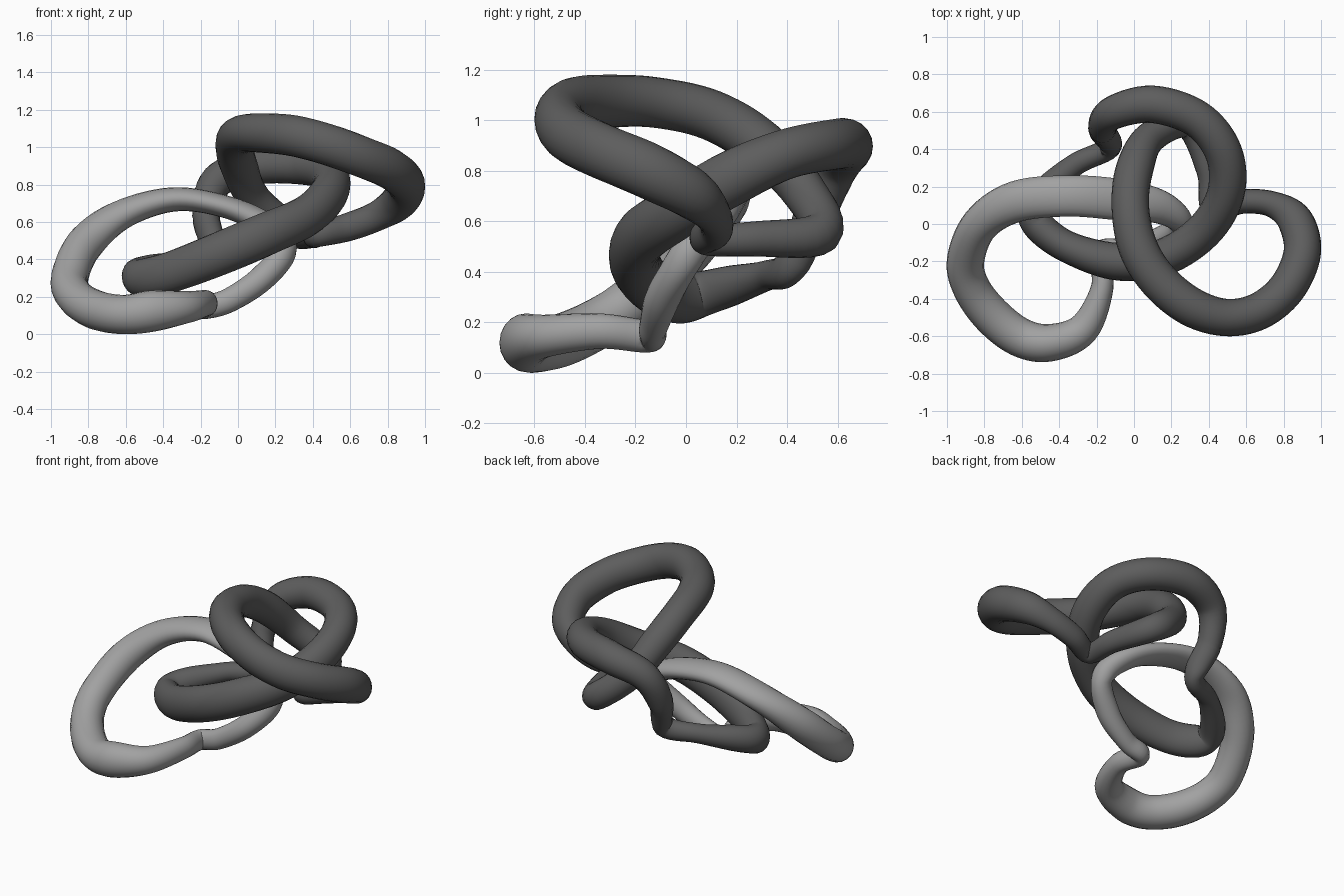
import bpy, bmesh, math
from mathutils import Vector

SIDES = 20   # vertices round the tube
STEPS = 7    # rings between path points


def material(name, v):
    m = bpy.data.materials.new(name)
    m.diffuse_color = (v, v, v, 1)
    return m


dark = material("dark_grey", 0.11)
light = material("light_grey", 0.36)


def spline(p0, p1, p2, p3, t):
    return [0.5 * (2*b + (c-a)*t + (2*a-5*b+4*c-d)*t*t + (3*b-a-3*c+d)*t**3)
            for a, b, c, d in zip(p0, p1, p2, p3)]


# Closed tube along points (x, y, z, horizontal radius, upright radius)
def link(name, pts, mat):
    n = len(pts)
    path = [spline(pts[i-1], pts[i], pts[(i+1) % n], pts[(i+2) % n], k/STEPS)
            for i in range(n) for k in range(STEPS)]
    pos = [Vector(p[:3]) for p in path]
    m = len(path)
    bm = bmesh.new()
    rings = []
    for i, p in enumerate(path):
        tangent = (pos[(i+1) % m] - pos[i-1]).normalized()
        side = tangent.cross(Vector((0, 0, 1))).normalized()
        up = side.cross(tangent)
        ring = []
        for k in range(SIDES):
            a = 2*math.pi*k/SIDES
            ring.append(bm.verts.new(pos[i] + side*p[3]*math.cos(a) + up*p[4]*math.sin(a)))
        rings.append(ring)
    for i in range(m):
        r, s = rings[i], rings[(i+1) % m]
        for k in range(SIDES):
            j = (k+1) % SIDES
            bm.faces.new((r[k], r[j], s[j], s[k]))
    bmesh.ops.recalc_face_normals(bm, faces=bm.faces)
    me = bpy.data.meshes.new(name)
    bm.to_mesh(me)
    bm.free()
    for f in me.polygons:
        f.use_smooth = True
    me.materials.append(mat)
    ob = bpy.data.objects.new(name, me)
    bpy.context.collection.objects.link(ob)


# Light link, lowest and furthest left
link("light_link", [
    (-0.90, -0.19, 0.30, .10, .10), (-0.82, 0.00, 0.48, .10, .10),
    (-0.63, 0.12, 0.635, .11, .08), (-0.35, 0.15, 0.72, .11, .065),
    (-0.08, 0.13, 0.685, .11, .06), (0.14, 0.09, 0.59, .09, .065),
    (0.25, 0.00, 0.46, .065, .07), (0.13, -0.09, 0.30, .07, .07),
    (-0.05, -0.13, 0.18, .055, .065), (-0.18, -0.15, 0.145, .055, .065),
    (-0.17, -0.34, 0.165, .06, .07), (-0.27, -0.56, 0.145, .085, .085),
    (-0.45, -0.635, 0.125, .10, .11), (-0.61, -0.605, 0.105, .105, .105),
    (-0.76, -0.49, 0.13, .105, .105), (-0.87, -0.34, 0.20, .10, .10)], light)

# Middle link, threaded through the other two
link("middle_link", [
    (-0.31, 0.32, 0.385, .06, .06), (-0.47, 0.18, 0.345, .075, .08),
    (-0.54, 0.07, 0.315, .08, .09), (-0.50, -0.02, 0.30, .085, .105),
    (-0.35, -0.125, 0.335, .085, .11),
    (-0.10, -0.20, 0.43, .10, .115), (0.15, -0.18, 0.535, .10, .115),
    (0.37, -0.04, 0.635, .10, .11), (0.49, 0.16, 0.76, .10, .11),
    (0.48, 0.38, 0.86, .10, .10), (0.34, 0.56, 0.90, .10, .10),
    (0.10, 0.64, 0.90, .10, .10), (-0.11, 0.595, 0.82, .09, .09),
    (-0.17, 0.51, 0.63, .075, .08), (-0.13, 0.41, 0.42, .06, .07)], dark)

# Upper link, highest and furthest right
link("upper_link", [
    (0.005, 0.30, 0.90, .10, .10), (-0.02, 0.10, 1.02, .10, .10),
    (0.02, -0.12, 1.07, .105, .10), (0.13, -0.30, 1.075, .105, .105),
    (0.30, -0.44, 1.06, .105, .11), (0.49, -0.50, 1.01, .10, .11),
    (0.67, -0.465, 0.945, .10, .11), (0.82, -0.34, 0.88, .10, .11),
    (0.90, -0.15, 0.80, .10, .11), (0.86, 0.02, 0.71, .095, .10),
    (0.74, 0.105, 0.63, .07, .08), (0.58, 0.12, 0.57, .065, .075),
    (0.42, 0.08, 0.53, .06, .065),
    (0.40, 0.28, 0.53, .065, .07), (0.29, 0.535, 0.555, .08, .085),
    (0.09, 0.465, 0.72, .085, .09)], dark)
